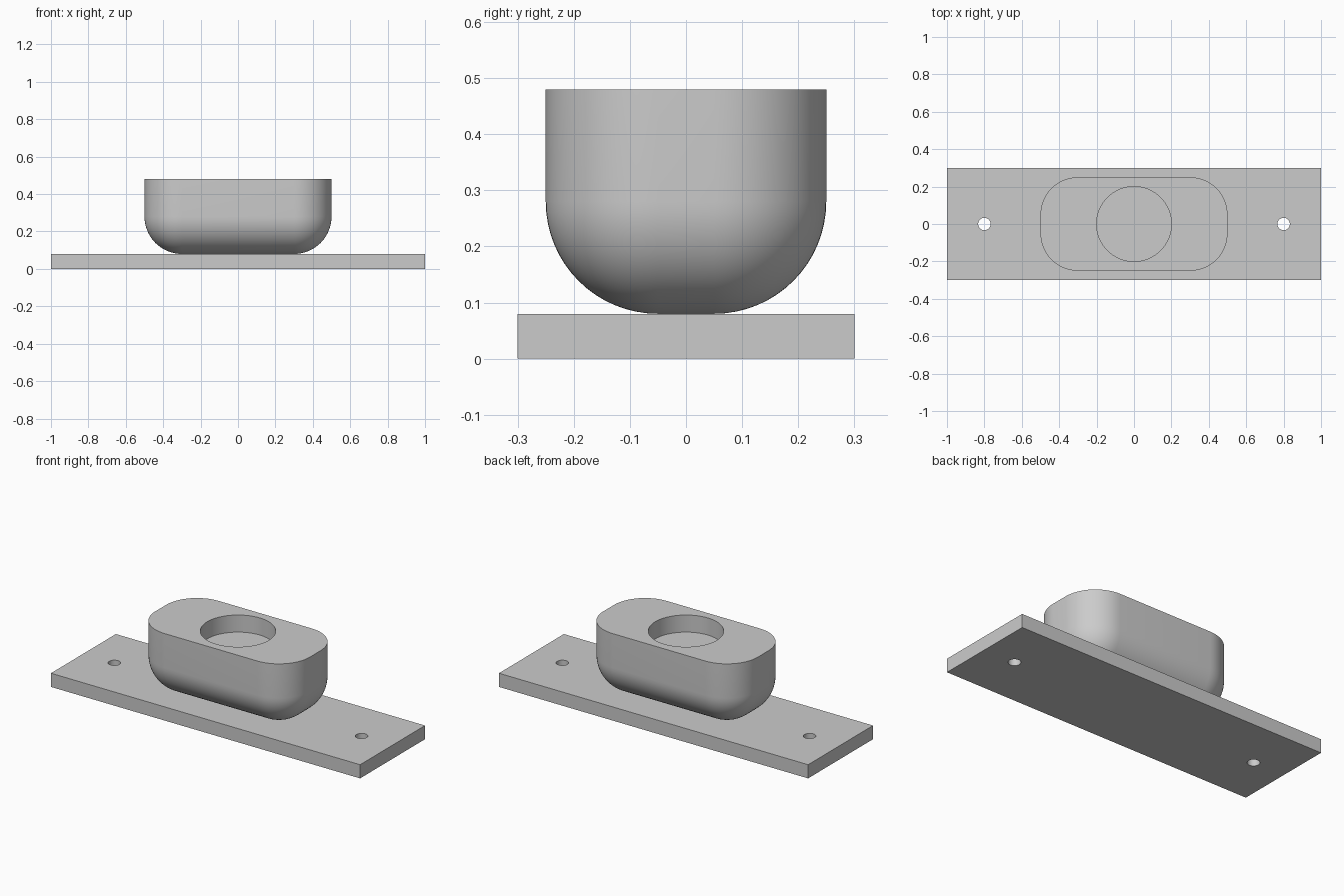
import bpy, bmesh, math

if "Cube" in bpy.data.objects:
    bpy.data.objects.remove(bpy.data.objects["Cube"])

grey = bpy.data.materials.new("plain_grey")
grey.diffuse_color = (0.6, 0.6, 0.6, 1)
grey.use_nodes = True
grey.node_tree.nodes["Principled BSDF"].inputs["Base Color"].default_value = grey.diffuse_color


def finish(name, bm):
    bmesh.ops.recalc_face_normals(bm, faces=bm.faces[:])
    mesh = bpy.data.meshes.new(name)
    bm.to_mesh(mesh)
    bm.free()
    mesh.materials.append(grey)
    obj = bpy.data.objects.new(name, mesh)
    bpy.context.collection.objects.link(obj)
    return obj


def cut_cylinder(target, x, radius, z0, z1, sides=64):
    bpy.ops.mesh.primitive_cylinder_add(vertices=sides, radius=radius, depth=z1 - z0,
                                        location=(x, 0, (z0 + z1) / 2))
    cutter = bpy.context.object
    cutter.hide_render = True
    cutter.data.materials.append(grey)
    mod = target.modifiers.new("hole", "BOOLEAN")
    mod.operation, mod.solver, mod.object = "DIFFERENCE", "EXACT", cutter
    bpy.context.view_layer.objects.active = target
    bpy.ops.object.modifier_apply(modifier=mod.name)
    bpy.data.objects.remove(cutter, do_unlink=True)


def smooth(obj):
    bpy.ops.object.select_all(action="DESELECT")
    obj.select_set(True)
    bpy.context.view_layer.objects.active = obj
    bpy.ops.object.shade_smooth_by_angle(angle=math.radians(30))


# Base plate with two screw holes
bm = bmesh.new()
bmesh.ops.create_cube(bm, size=1)
for v in bm.verts:
    v.co = (v.co.x * 2, v.co.y * 0.6, (v.co.z + 0.5) * 0.08)
plate = finish("base_plate", bm)
for x in (-0.8, 0.8):
    cut_cylinder(plate, x, 0.033, -0.1, 0.2, 48)
smooth(plate)

# Rounded body: stacked rounded-rectangle rings, radius 0.2 on corners and bottom edge
R, CX, CY, ZC, TOP, N = 0.2, 0.3, 0.05, 0.28, 0.48, 16


def ring(bm, r, z):
    verts = []
    for q, (sx, sy) in enumerate([(1, 1), (-1, 1), (-1, -1), (1, -1)]):
        for i in range(N + 1):
            a = (q + i / N) * math.pi / 2
            verts.append(bm.verts.new((sx * CX + r * math.cos(a), sy * CY + r * math.sin(a), z)))
    return verts


bm = bmesh.new()
rings = [ring(bm, R, TOP)]
for k in range(N):
    a = k / N * math.pi / 2
    rings.append(ring(bm, R * math.cos(a), ZC - R * math.sin(a)))
# flat underside: a plain rectangle reached by the last corner fans
base = [bm.verts.new((sx * CX, sy * CY, ZC - R)) for sx, sy in [(1, 1), (-1, 1), (-1, -1), (1, -1)]]
for upper, lower in zip(rings, rings[1:]):
    for i in range(len(upper)):
        j = (i + 1) % len(upper)
        bm.faces.new((upper[i], upper[j], lower[j], lower[i]))
last = rings[-1]
for q in range(4):
    s = q * (N + 1)
    for i in range(N):
        bm.faces.new((last[s + i], last[s + i + 1], base[q]))
    bm.faces.new((last[s + N], last[(s + N + 1) % len(last)], base[(q + 1) % 4], base[q]))
bm.faces.new(base)
bm.faces.new(rings[0])
body = finish("rounded_body", bm)

# Round pocket in the top
cut_cylinder(body, 0, 0.2, 0.38, 0.6, 96)
smooth(body)
